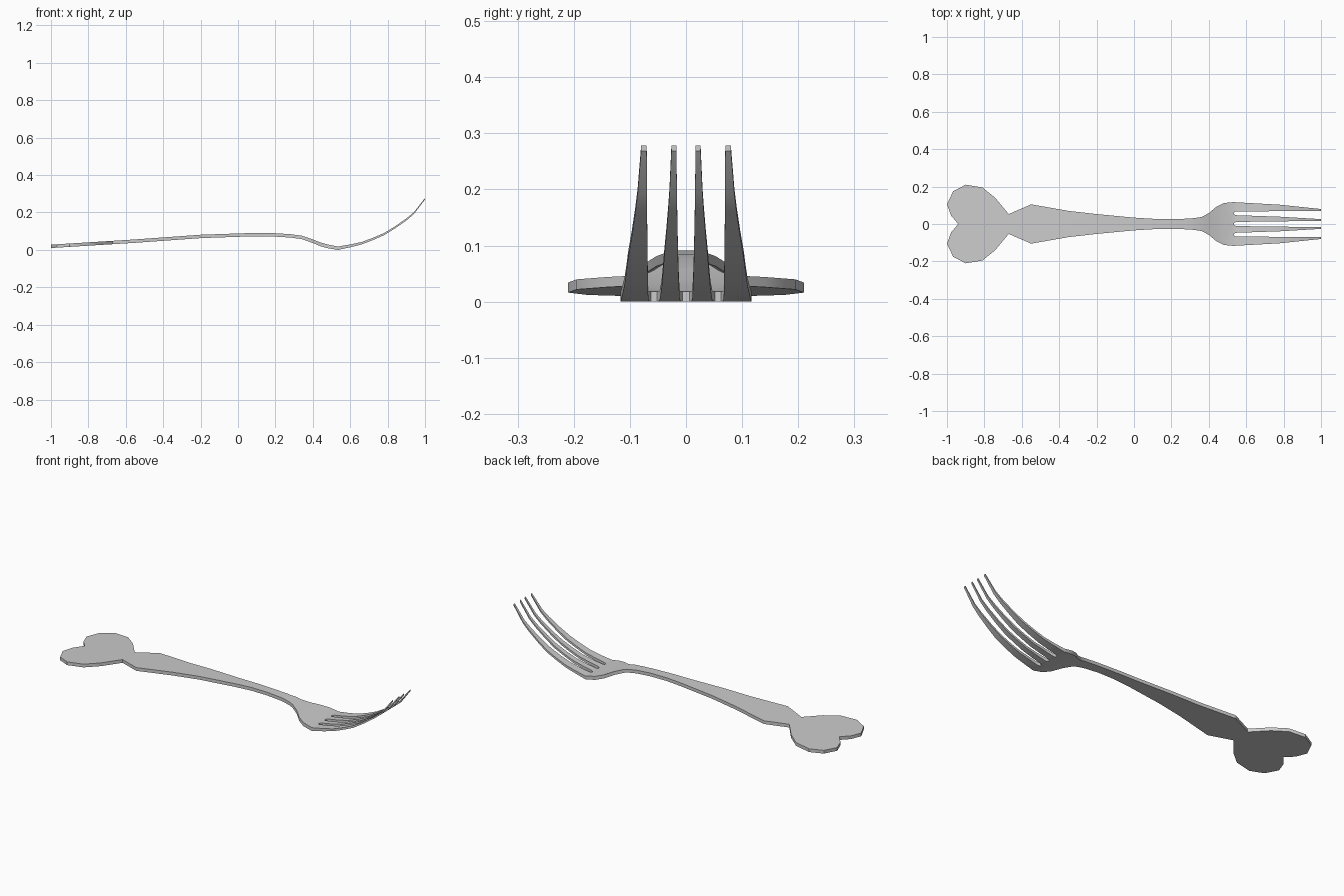
import bpy, bmesh

if "Cube" in bpy.data.objects:
    bpy.data.objects.remove(bpy.data.objects["Cube"])

# Half outline (y >= 0): heart-shaped end, handle, shoulder, then the two tines
half = [(-0.94, 0), (-0.978, 0.045), (-1, 0.105), (-0.967, 0.175), (-0.9, 0.21),
        (-0.81, 0.195), (-0.742, 0.14), (-0.67, 0.053), (-0.55, 0.105),
        (-0.35, 0.07), (-0.2, 0.053), (0, 0.034), (0.1, 0.028), (0.2, 0.026),
        (0.3, 0.029), (0.36, 0.037), (0.4, 0.058), (0.44, 0.092), (0.48, 0.112),
        (0.53, 0.117), (0.62, 0.112), (0.78, 0.103), (1, 0.08),
        (1, 0.07), (0.545, 0.067), (0.535, 0.062), (0.535, 0.052), (0.545, 0.047),
        (0.78, 0.039), (1, 0.026), (1, 0.017), (0.545, 0.011), (0.535, 0.006), (0.535, 0)]

# Side profile: x, underside z, thickness
profile = [(-1, 0.01, 0.018), (-0.55, 0.038, 0.018), (-0.2, 0.063, 0.018),
           (0, 0.07, 0.018), (0.1, 0.073, 0.018), (0.2, 0.071, 0.018),
           (0.28, 0.066, 0.018), (0.34, 0.058, 0.018), (0.4, 0.037, 0.019),
           (0.44, 0.02, 0.02), (0.48, 0.009, 0.02), (0.535, 0.0, 0.018),
           (0.6, 0.014, 0.015), (0.66, 0.029, 0.013), (0.72, 0.052, 0.012),
           (0.78, 0.078, 0.012), (0.84, 0.115, 0.011), (0.9, 0.157, 0.011),
           (0.94, 0.191, 0.01), (1, 0.269, 0.009)]


def section(x):
    for (x0, z0, t0), (x1, z1, t1) in zip(profile, profile[1:]):
        if x <= x1 + 1e-6:
            f = (x - x0) / (x1 - x0)
            return z0 + f * (z1 - z0), t0 + f * (t1 - t0)
    return profile[-1][1:]


# Flat half sheet, cut across at every bend
bm = bmesh.new()
bm.faces.new([bm.verts.new((x, y, 0)) for x, y in half])
for x, _, _ in profile[1:-1]:
    bmesh.ops.bisect_plane(bm, geom=bm.verts[:] + bm.edges[:] + bm.faces[:],
                           dist=1e-5, plane_co=(x, 0, 0), plane_no=(1, 0, 0))

# Mirror to the full sheet
copy = bmesh.ops.duplicate(bm, geom=bm.verts[:] + bm.edges[:] + bm.faces[:])["geom"]
for v in copy:
    if isinstance(v, bmesh.types.BMVert):
        v.co.y = -v.co.y
bmesh.ops.reverse_faces(bm, faces=[f for f in copy if isinstance(f, bmesh.types.BMFace)])
bmesh.ops.remove_doubles(bm, verts=bm.verts[:], dist=1e-4)

# Thicken, and bend along the side profile
top = bmesh.ops.extrude_face_region(bm, geom=bm.faces[:], use_keep_orig=True)["geom"]
upper = {v for v in top if isinstance(v, bmesh.types.BMVert)}
for v in bm.verts:
    z, t = section(v.co.x)
    v.co.z = z + (t if v in upper else 0)
bmesh.ops.recalc_face_normals(bm, faces=bm.faces[:])

mesh = bpy.data.meshes.new("fork")
bm.to_mesh(mesh)
bm.free()
fork = bpy.data.objects.new("fork", mesh)
bpy.context.collection.objects.link(fork)
bpy.context.view_layer.objects.active = fork
fork.select_set(True)
bpy.ops.object.shade_smooth_by_angle()
